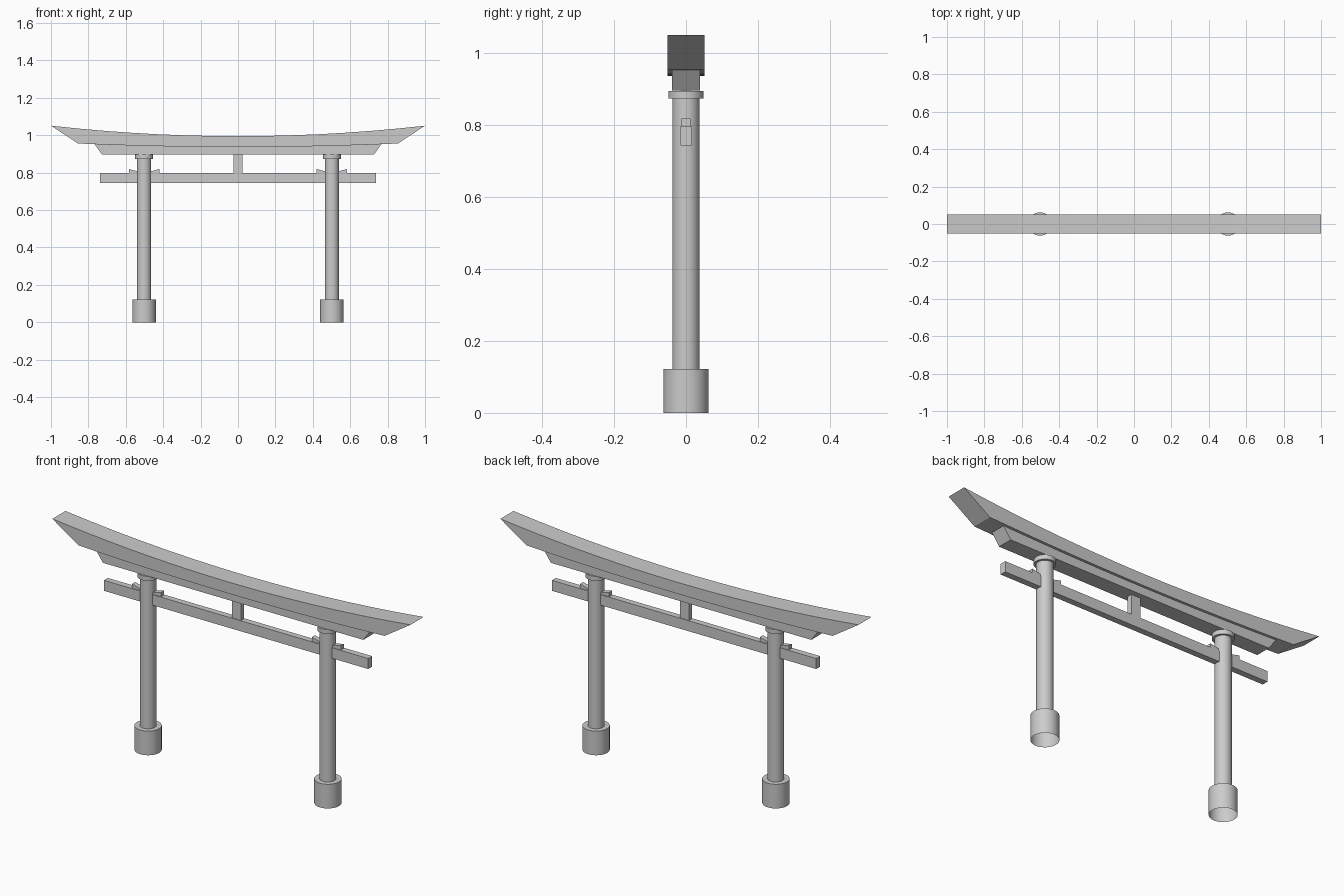
import bpy, bmesh, math

if "Cube" in bpy.data.objects:
    bpy.data.objects.remove(bpy.data.objects["Cube"])

PILLAR_X = 0.502


def finish(name, bm):
    bmesh.ops.recalc_face_normals(bm, faces=bm.faces[:])
    mesh = bpy.data.meshes.new(name)
    bm.to_mesh(mesh)
    bm.free()
    ob = bpy.data.objects.new(name, mesh)
    bpy.context.collection.objects.link(ob)
    bpy.ops.object.select_all(action='DESELECT')
    ob.select_set(True)
    bpy.context.view_layer.objects.active = ob
    bpy.ops.object.shade_smooth_by_angle(angle=math.radians(30))
    return ob


def beam(name, top, bottom, half):
    """Strip between two x,z lines of equal length, given depth along y."""
    bm = bmesh.new()
    rings = [[bm.verts.new((x, y, z)) for (x, z), y in
              ((t, -half), (t, half), (b, half), (b, -half))]
             for t, b in zip(top, bottom)]
    for a, b in zip(rings, rings[1:]):
        for i in range(4):
            j = (i + 1) % 4
            bm.faces.new((a[i], b[i], b[j], a[j]))
    bm.faces.new(rings[0])
    bm.faces.new(rings[-1])
    return finish(name, bm)


def lathe(name, profile, x, seg=40):
    bm = bmesh.new()
    verts = [bm.verts.new((r, 0, z)) for r, z in profile]
    edges = [bm.edges.new(p) for p in zip(verts, verts[1:])]
    bmesh.ops.spin(bm, geom=verts + edges, cent=(0, 0, 0), axis=(0, 0, 1),
                   angle=math.tau, steps=seg, use_duplicate=False)
    bmesh.ops.remove_doubles(bm, verts=bm.verts[:], dist=1e-5)
    ob = finish(name, bm)
    ob.location.x = x


def line(half_x, z, rise, n=14):
    """Upswept line across the gate."""
    xs = [half_x * (2 * i / n - 1) for i in range(n + 1)]
    return [(x, z + rise * (x / half_x) ** 2) for x in xs]


# Curved lintels
beam("top_lintel", line(1.0, 0.995, 0.056), line(0.855, 0.937, 0.019), 0.052)
beam("lower_lintel", line(0.767, 0.937, 0.0153), line(0.727, 0.897, 0), 0.039)

# Tie beam and centre strut
beam("tie_beam", line(0.738, 0.797, 0, 1), line(0.738, 0.744, 0, 1), 0.0155)
beam("centre_strut", line(0.025, 0.897, 0, 1), line(0.025, 0.797, 0, 1), 0.0125)

# Pillars (open underneath) with footing and cap, plus wedges either side
pillar = [(0.0625, 0), (0.0625, 0.122), (0.0375, 0.122), (0.0375, 0.874),
          (0.0485, 0.874), (0.0485, 0.896), (0, 0.896)]
for side, s in (("left", -1), ("right", 1)):
    lathe(side + "_pillar", pillar, s * PILLAR_X)
    for end, e in (("inner", -s), ("outer", s)):
        cx = s * PILLAR_X
        near, far = cx + e * 0.03, cx + e * 0.081
        beam(f"{side}_{end}_wedge", [(near, 0.806), (far, 0.819)],
             [(near, 0.797), (far, 0.797)], 0.0125)
